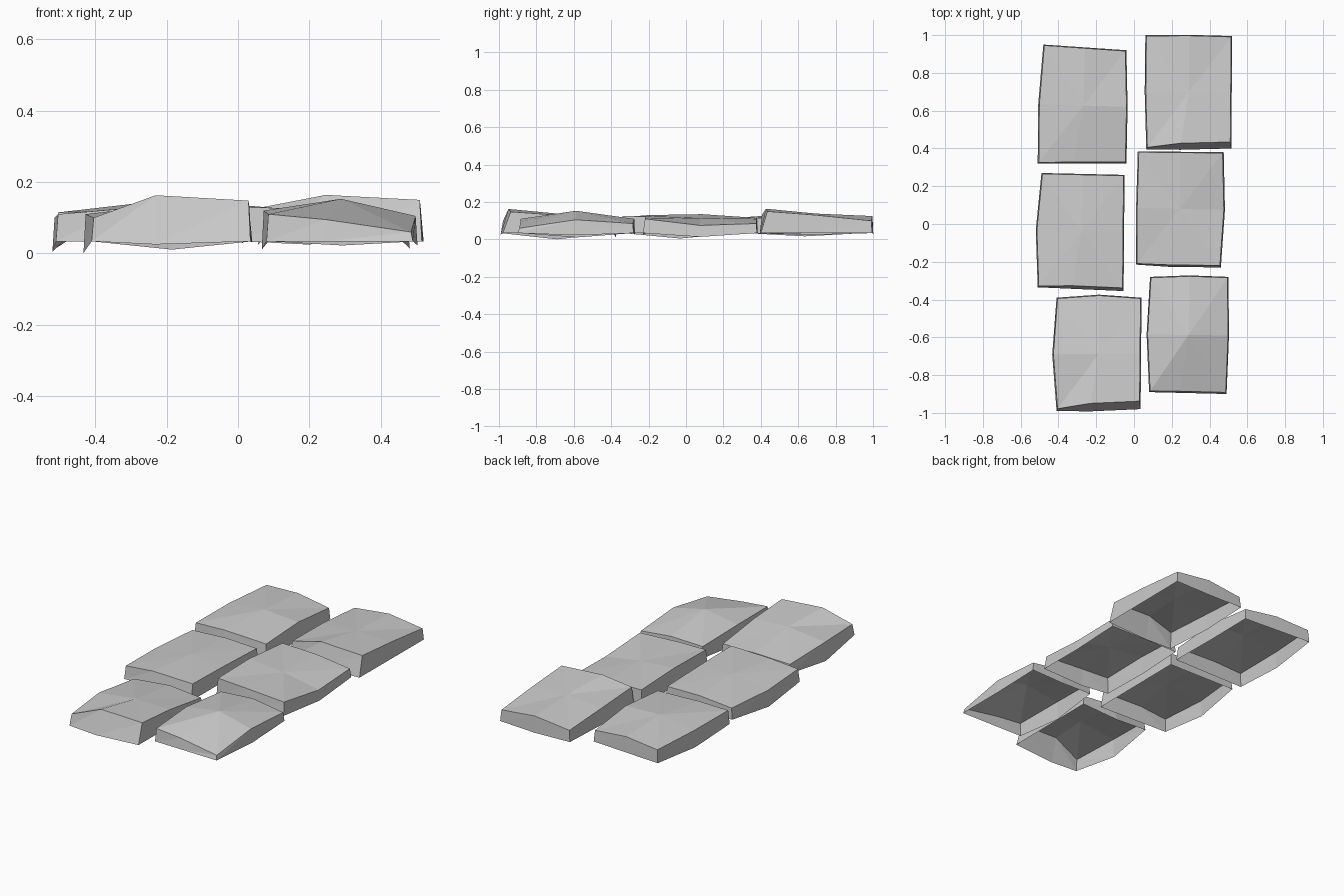
import bpy, bmesh
from mathutils import Vector

if "Cube" in bpy.data.objects:
    bpy.data.objects.remove(bpy.data.objects["Cube"])

# Ring order: front-left, front, front-right, right, back-right, back, back-left, left
# name: corners (FL, FR, BR, BL), side bulges (front, right, back, left),
#       ring top heights, centre height, front slope of the top edge
STONES = {
    "paver_front_left": ([(-.41, -.99), (.035, -.98), (.04, -.39), (-.41, -.39)],
                         (.006, .0, .016, .023), (.10, .163, .148, .13, .09, .10, .085, .11), .138, .038),
    "paver_front_right": ([(.08, -.89), (.49, -.90), (.50, -.28), (.085, -.28)],
                          (0, .008, .008, .016), (.11, .095, .06, .105, .085, .11, .10, .12), .153, .004),
    "paver_middle_left": ([(-.51, -.335), (-.055, -.355), (-.05, .26), (-.49, .27)],
                          (0, 0, 0, .02), (.11, .125, .125, .12, .11, .115, .10, .10), .13, .012),
    "paver_middle_right": ([(.01, -.215), (.46, -.23), (.475, .38), (.02, .385)],
                           (.006, .014, 0, .004), (.13, .125, .11, .075, .085, .11, .115, .135), .115, .006),
    "paver_back_left": ([(-.51, .32), (-.04, .32), (-.04, .92), (-.48, .95)],
                        (0, .006, 0, .012), (.115, .12, .11, .13, .10, .125, .11, .115), .142, .004),
    "paver_back_right": ([(.065, .395), (.515, .40), (.52, .995), (.06, 1.0)],
                         (.004, 0, .004, .006), (.13, .164, .15, .13, .10, .125, .10, .12), .138, .03),
}


def make_stone(name, corners, bulges, heights, centre_z, slope):
    pts = [Vector(c) for c in corners]
    mid = sum(pts, Vector((0, 0))) / 4
    ring = []
    # bottom rim: corners plus a bulging, slightly sagging point per side
    for i in range(4):
        a, b = pts[i], pts[(i + 1) % 4]
        d = (b - a).normalized()
        m = a.lerp(b, .4 if i == 0 else .5) + Vector((d.y, -d.x)) * bulges[i]
        ring += [(a, .034), (m, .034 - 1.45 * bulges[i])]
    bm = bmesh.new()
    low = [bm.verts.new((p.x, p.y, z)) for p, z in ring]
    # top rim: pulled slightly inwards, more so on the sloping front
    high = []
    for i, (p, _) in enumerate(ring):
        q = p + Vector(((mid.x - p.x) * .025, (mid.y - p.y) * .015))
        if i < 3:
            q.y += slope * (.2 if i == 0 else 1)
        high.append(bm.verts.new((q.x, q.y, heights[i])))
    centre = bm.verts.new((mid.x, mid.y, centre_z))
    # skirt walls and faceted top, open underneath
    for i in range(8):
        j = (i + 1) % 8
        bm.faces.new((low[i], low[j], high[j]))
        bm.faces.new((low[i], high[j], high[i]))
        bm.faces.new((high[i], high[j], centre))
    mesh = bpy.data.meshes.new(name)
    bm.to_mesh(mesh)
    bm.free()
    bpy.context.collection.objects.link(bpy.data.objects.new(name, mesh))


for stone, data in STONES.items():
    make_stone(stone, *data)
